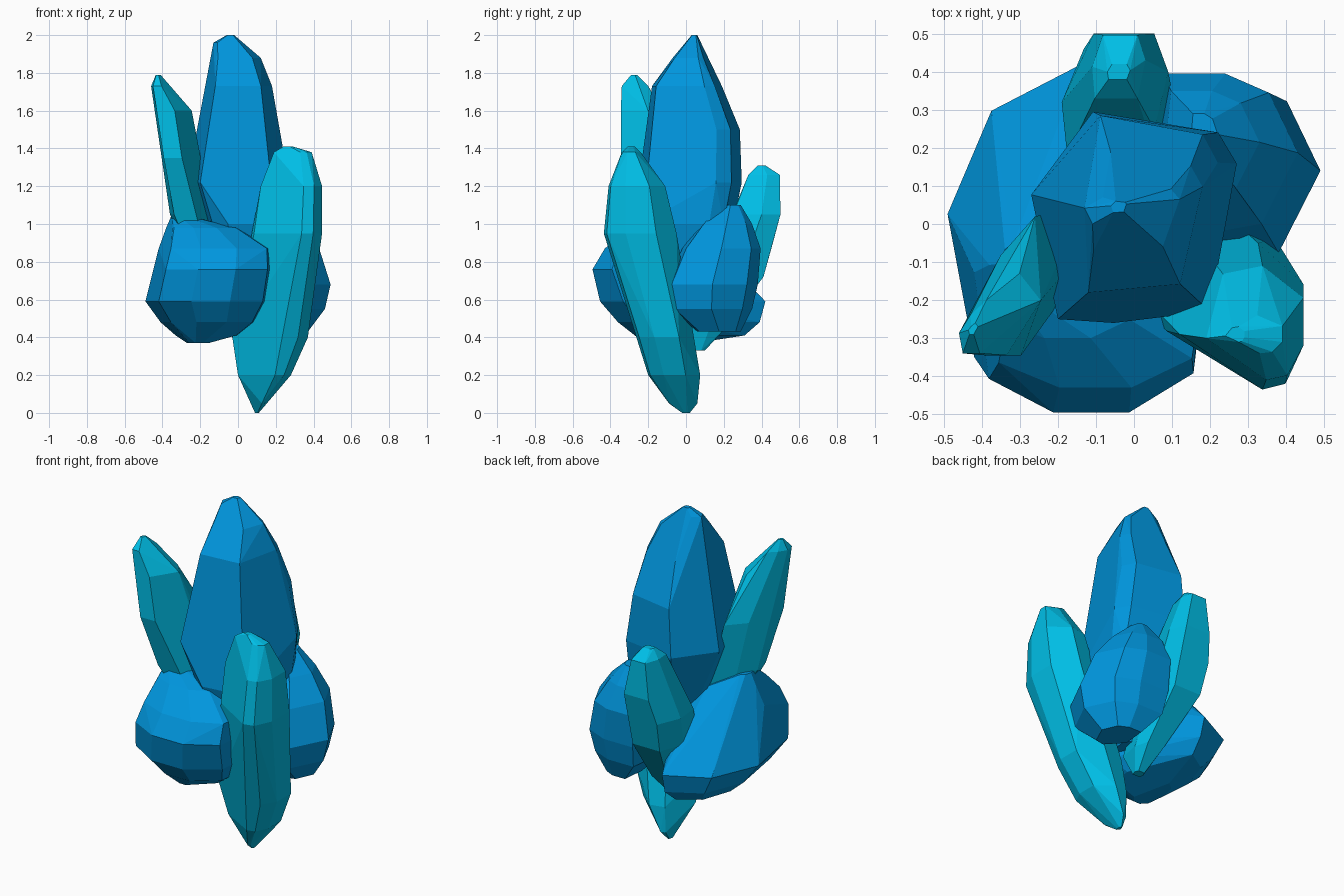
import bpy, bmesh, math


def material(name, rgb):
    m = bpy.data.materials.new(name)
    m.diffuse_color = (*rgb, 1)
    return m


blue = material("deep blue", (0.0, 0.305, 0.73))
teal = material("bright teal", (0.0, 0.52, 0.80))


def crystal(name, mat, profile, sections):
    """Faceted stone: hull of one outline (in a unit square) fitted into
    horizontal sections (z, x min, x max, y min, y max)."""
    bm = bmesh.new()
    for z, x0, x1, y0, y1 in sections:
        for u, v in profile:
            bm.verts.new((x0 + u * (x1 - x0), y0 + v * (y1 - y0), z))
    bmesh.ops.convex_hull(bm, input=bm.verts[:])
    bmesh.ops.delete(bm, geom=[v for v in bm.verts if not v.link_faces], context='VERTS')
    # merge almost level triangles into larger facets
    bmesh.ops.dissolve_limit(bm, angle_limit=math.radians(7),
                             verts=bm.verts[:], edges=bm.edges[:])
    bmesh.ops.recalc_face_normals(bm, faces=bm.faces[:])
    me = bpy.data.meshes.new(name)
    bm.to_mesh(me)
    bm.free()
    me.materials.append(mat)
    ob = bpy.data.objects.new(name, me)
    bpy.context.collection.objects.link(ob)


# Tall middle crystal
crystal("central_crystal", blue,
        [(.13, 0), (.83, .06), (1, .75), (.91, .9), (.3, 1), (0, .6)], [
    (2.0, -0.06, -0.02, 0.03, 0.06), (1.96, -0.13, 0.03, 0.0, 0.07),
    (1.88, -0.14, 0.12, -0.07, 0.11), (1.73, -0.165, 0.18, -0.18, 0.19),
    (1.5, -0.22, 0.22, -0.21, 0.285), (1.22, -0.27, 0.27, -0.25, 0.295),
    (1.0, -0.10, 0.26, -0.26, 0.25), (0.5, 0.0, 0.12, -0.10, 0.10)])

# Two squat rocks
crystal("front_left_rock", blue,
        [(.38, 0), (.7, 0), (.97, .14), (1, .35), (.55, 1), (.18, .86), (0, .55), (.11, .12)], [
    (1.05, -0.35, -0.29, -0.17, -0.05), (0.98, -0.38, 0.0, -0.30, 0.05),
    (0.87, -0.42, 0.17, -0.43, 0.12), (0.76, -0.45, 0.175, -0.495, 0.24),
    (0.59, -0.49, 0.15, -0.455, 0.42), (0.48, -0.41, 0.09, -0.36, 0.39),
    (0.41, -0.33, 0.0, -0.25, 0.31), (0.37, -0.27, -0.15, -0.22, 0.05)])
crystal("back_right_rock", blue,
        [(.07, 1), (.5, 1), (.8, .88), (1, .5), (.75, .05), (.45, 0), (0, .4)], [
    (1.1, 0.15, 0.22, 0.18, 0.29), (1.0, 0.08, 0.33, 0.08, 0.35),
    (0.87, 0.05, 0.43, -0.02, 0.395), (0.68, 0.05, 0.49, -0.10, 0.38),
    (0.55, 0.07, 0.46, -0.08, 0.35), (0.43, 0.18, 0.37, 0.06, 0.29)])

# Three slanted slender crystals
crystal("front_right_crystal", teal,
        [(0, .4), (.7, 0), (.87, .04), (1, .3), (1, .72), (.67, 1), (.35, .93)], [
    (1.41, 0.24, 0.29, -0.31, -0.27), (1.38, 0.19, 0.39, -0.34, -0.24),
    (1.2, 0.12, 0.445, -0.41, -0.11), (0.95, 0.085, 0.445, -0.435, -0.05),
    (0.4, -0.03, 0.37, -0.26, 0.05), (0.2, 0.0, 0.28, -0.20, 0.075),
    (0.05, 0.07, 0.15, -0.09, 0.06), (0.0, 0.09, 0.11, -0.02, 0.02)])
crystal("left_crystal", teal,
        [(.1, 0), (.55, 0), (1, .67), (.72, 1), (.3, .72), (0, .38)], [
    (1.79, -0.435, -0.41, -0.29, -0.26), (1.73, -0.46, -0.36, -0.34, -0.20),
    (1.6, -0.445, -0.245, -0.345, -0.13), (1.35, -0.415, -0.20, -0.345, 0.02),
    (1.05, -0.36, -0.14, -0.26, 0.03), (0.7, -0.20, -0.08, -0.12, 0.05)])
crystal("back_crystal", teal,
        [(.2, 1), (.85, 1), (1, .6), (.85, 0), (.05, 0), (0, .5)], [
    (1.31, -0.07, -0.01, 0.38, 0.42), (1.26, -0.11, 0.03, 0.33, 0.497),
    (1.05, -0.155, 0.09, 0.25, 0.50), (0.9, -0.19, 0.10, 0.18, 0.46),
    (0.72, -0.17, 0.10, 0.12, 0.41),
    (0.45, -0.06, 0.10, 0.0, 0.21), (0.33, 0.0, 0.06, 0.05, 0.10)])
